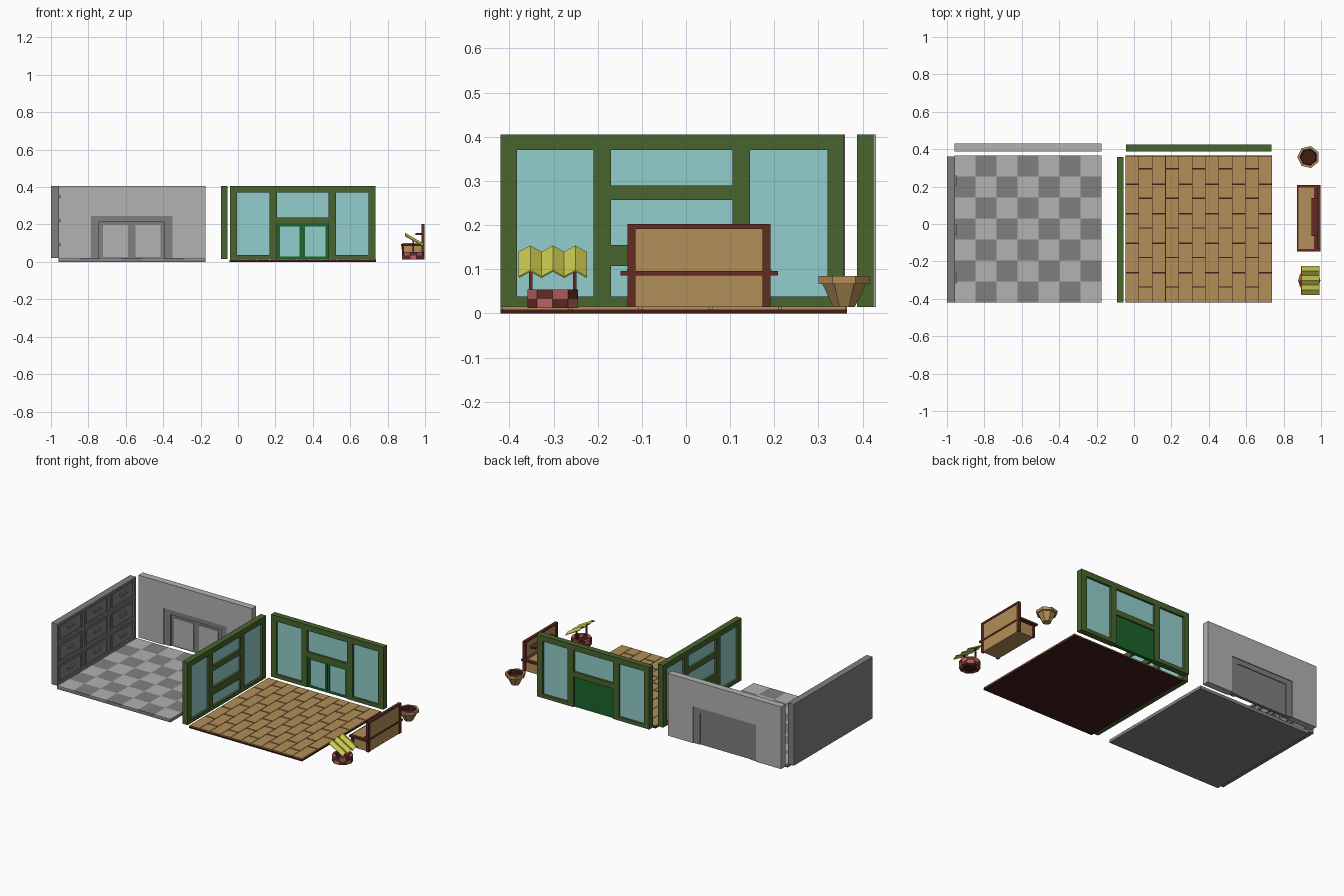
import bpy, bmesh, math

if "Cube" in bpy.data.objects:
    bpy.data.objects.remove(bpy.data.objects["Cube"])

# ---------- colours (sRGB 0-255 converted to linear) ----------
def colour(name, *rgb):
    m = bpy.data.materials.new(name)
    lin = [((c / 255 + 0.055) / 1.055) ** 2.4 for c in rgb]
    m.diffuse_color = (*lin, 1)
    m.use_nodes = True
    m.node_tree.nodes["Principled BSDF"].inputs["Base Color"].default_value = m.diffuse_color
    return m

MATS = [colour("light grey", 178, 178, 178), colour("dark grey", 128, 128, 128),
        colour("leaf green", 72, 100, 46), colour("door green", 30, 100, 44),
        colour("glass teal", 146, 206, 204), colour("tan wood", 178, 143, 88),
        colour("red brown", 98, 44, 36), colour("awning yellow", 204, 204, 82),
        colour("brick pink", 184, 98, 98), colour("deep brown", 66, 28, 24)]
LIGHT, DARK, GREEN, DOOR, GLASS, TAN, RED, YELLOW, PINK, DEEP = range(10)

def finish(name, bm):
    bmesh.ops.recalc_face_normals(bm, faces=bm.faces)
    me = bpy.data.meshes.new(name)
    bm.to_mesh(me)
    bm.free()
    used = sorted({p.material_index for p in me.polygons})
    slots = [p.material_index for p in me.polygons]
    for u in used:
        me.materials.append(MATS[u])
    for p, s in zip(me.polygons, slots):
        p.material_index = used.index(s)
    ob = bpy.data.objects.new(name, me)
    bpy.context.collection.objects.link(ob)
    return ob

def hexa(bm, pts, mat):
    """Eight corners (bottom ring, top ring) -> closed block."""
    v = [bm.verts.new(p) for p in pts]
    for f in ((0, 1, 2, 3), (4, 5, 6, 7), (0, 1, 5, 4), (1, 2, 6, 5), (2, 3, 7, 6), (3, 0, 4, 7)):
        bm.faces.new([v[i] for i in f]).material_index = mat

def boxes(name, items, place=lambda x, y, z: (x, y, z)):
    """One object from boxes (x0, x1, y0, y1, z0, z1, material)."""
    bm = bmesh.new()
    for x0, x1, y0, y1, z0, z1, m in items:
        hexa(bm, [place(x, y, z) for z in (z0, z1)
                  for x, y in ((x0, y0), (x1, y0), (x1, y1), (x0, y1))], m)
    return finish(name, bm)

def lathe(name, profile, n, centre, start, mats):
    """Closed revolved shape; mats gives the colour of each band."""
    bm = bmesh.new()
    rings = [[bm.verts.new((centre[0] + r * math.cos(start + math.tau * k / n),
                            centre[1] + r * math.sin(start + math.tau * k / n), z))
              for k in range(n)] for r, z in profile]
    for a, b, m in zip(rings, rings[1:], mats):
        for k in range(n):
            j = (k + 1) % n
            bm.faces.new((a[k], a[j], b[j], b[k])).material_index = m
    bm.faces.new(rings[0]).material_index = mats[0]
    bm.faces.new(rings[-1]).material_index = mats[-1]
    return finish(name, bm)

Y0, Y1, TOP = -0.42, 0.365, 0.405

# ---------- grey room: chequered floor ----------
X0, S = -0.96, 0.785 / 7
boxes("tile_floor_base", [(X0, X0 + 7 * S, Y0, Y1, 0, 0.014, DARK)])
boxes("floor_tiles", [(X0 + i * S, X0 + (i + 1) * S, Y0 + j * S, Y0 + (j + 1) * S, 0.014, 0.02,
                       LIGHT if (i + j) % 2 == 0 else DARK) for i in range(7) for j in range(7)])

# grey room: drawer wall with frame grid, recessed fronts and handles
W, H, zb = 0.78 / 3, 0.385 / 3, 0.02
boxes("drawer_wall", [(-1, -0.967, Y0, 0.36, zb, TOP, DARK)])
grid = []
for k in range(4):
    ya = min(max(Y0 + k * W - 0.009, Y0), 0.36 - 0.018)
    za = min(max(zb + k * H - 0.008, zb), TOP - 0.016)
    grid.append((-0.967, -0.958, ya, ya + 0.018, zb, TOP, DARK))
    grid.append((-0.967, -0.9582, Y0, 0.36, za, za + 0.016, DARK))
boxes("drawer_frame", grid)
fronts, handles = [], []
for i in range(3):
    for j in range(3):
        cy, cz = Y0 + (i + 0.5) * W, zb + (j + 0.5) * H
        fronts.append((-0.967, -0.96, cy - 0.1, cy + 0.1, cz - 0.042, cz + 0.042, DARK))
        handles.append((-0.96, -0.95, cy - 0.028, cy + 0.028, cz, cz + 0.014, DARK))
boxes("drawer_fronts", fronts)
boxes("drawer_handles", handles)

# grey room: back wall with stepped doorway and double door
a, b = 0.387, 0.43
boxes("grey_back_wall", [(-0.96, -0.787, a, b, 0.015, TOP, LIGHT),
                         (-0.35, -0.175, a, b, 0.015, TOP, LIGHT),
                         (-0.787, -0.35, a, b, 0.245, TOP, LIGHT)])
boxes("grey_door_frame", [(-0.787, -0.744, a + 0.006, b - 0.005, 0.015, 0.245, DARK),
                          (-0.393, -0.35, a + 0.006, b - 0.005, 0.015, 0.245, DARK),
                          (-0.744, -0.393, a + 0.006, b - 0.005, 0.214, 0.245, DARK)])
boxes("grey_door", [(-0.744, -0.393, a + 0.015, b - 0.01, 0.015, 0.214, DARK)])
boxes("grey_door_panels", [(x, x + 0.134, a + 0.009, a + 0.015, 0.027, 0.198, LIGHT)
                           for x in (-0.721, -0.549)])

# ---------- green room: window walls, sharing one frame layout ----------
def window_wall(name, place, bars, panes):
    t, z0 = 0.037, 0.015
    frame = [(u0, u1, 0, t, z0, TOP, GREEN) for u0, u1 in
             ((0, 0.037), (0.21, 0.25), (0.525, 0.565), (0.74, 0.778))]
    for u0, u1 in ((0.037, 0.21), (0.25, 0.525), (0.565, 0.74)):
        frame.append((u0, u1, 0, t, 0.37, TOP, GREEN))
    for u0, u1 in ((0.037, 0.21), (0.565, 0.74)):
        frame.append((u0, u1, 0, t, z0, 0.038, GREEN))
    frame += [(0.25, 0.525, 0, t, c, d, GREEN) for c, d in bars]
    boxes(name + "_frame", frame, place)
    glass = [(0.037, 0.21, 0.038, 0.37), (0.565, 0.74, 0.038, 0.37)]
    glass += [(0.25, 0.525, c, d) for c, d in panes]
    boxes(name + "_glass", [(u0, u1, 0.013, 0.024, c, d, GLASS) for u0, u1, c, d in glass], place)

window_wall("side_wall", lambda u, d, z: (-0.055 - d, Y0 + u, z),
            [(0.015, 0.038), (0.107, 0.155), (0.257, 0.29)],
            [(0.038, 0.107), (0.155, 0.257), (0.29, 0.37)])
window_wall("green_back_wall", lambda u, d, z: (-0.042 + u, 0.387 + d, z),
            [(0.204, 0.237)], [(0.237, 0.37)])

# green room: glazed double door
boxes("green_door", [(0.208, 0.483, 0.4, 0.415, 0.015, 0.204, DOOR)])
rails = [(x, x + 0.014, 0.392, 0.4, 0.015, 0.204, DOOR) for x in (0.21, 0.329, 0.345, 0.467)]
rails += [(0.21, 0.481, 0.393, 0.4, c, d, DOOR) for c, d in ((0.015, 0.029), (0.19, 0.204))]
boxes("green_door_rails", rails)
boxes("green_door_glass", [(x, x + 0.11, 0.396, 0.4, 0.029, 0.19, GLASS) for x in (0.222, 0.358)])

# green room: staggered plank floor on a dark base
boxes("plank_floor_base", [(-0.045, 0.738, Y0, Y1, 0, 0.009, DEEP)])
planks, CW, L = [], 0.783 / 11, 0.158
for c in range(11):
    first = 0.295 if c % 2 else 0.213
    cuts = [Y1] + [first - L * k for k in range(5) if first - L * k > Y0 + 0.02] + [Y0]
    for hi, lo in zip(cuts, cuts[1:]):
        planks.append((-0.045 + c * CW + 0.0015, -0.045 + (c + 1) * CW - 0.0015,
                       lo + 0.0035, hi - 0.0035, 0.009, 0.016, TAN))
boxes("floor_planks", planks)

# ---------- bench ----------
boxes("bench_base", [(0.88, 0.985, -0.122, 0.182, 0.015, 0.086, TAN)])
boxes("bench_seat_rim", [(0.872, 0.998, -0.148, 0.208, 0.086, 0.096, RED)])
boxes("bench_seat", [(0.88, 0.962, -0.134, 0.194, 0.096, 0.1, TAN)])
boxes("bench_back_board", [(0.984, 0.994, -0.115, 0.174, 0.015, 0.192, TAN)])
boxes("bench_back_frame", [(0.98, 0.998, -0.132, -0.114, 0.015, 0.203, RED),
                           (0.98, 0.998, 0.173, 0.191, 0.015, 0.203, RED),
                           (0.98, 0.998, -0.114, 0.173, 0.191, 0.203, RED)])
boxes("bench_front_posts", [(0.876, 0.888, y, y + 0.018, 0.015, 0.086, RED) for y in (-0.132, 0.173)])
boxes("bench_back_shelf", [(0.948, 0.986, -0.065, 0.14, 0.143, 0.154, RED)])

# ---------- brick well with folded awning ----------
cx, cy, N = 0.937, -0.302, 10
bm = bmesh.new()
for row in range(2):
    for k in range(N):
        t0, t1 = (math.tau * (k + d) / N for d in (0, 1))
        ring = [(r, t) for r, t in ((0.06, t0), (0.06, t1), (0.042, t1), (0.042, t0))]
        z0 = 0.012 + row * 0.021
        hexa(bm, [(cx + r * math.cos(t), cy + r * math.sin(t), z)
                  for z in (z0, z0 + 0.021) for r, t in ring], PINK if (k + row) % 2 else RED)
finish("well_bricks", bm)
lathe("well_bottom", [(0.043, 0.013), (0.043, 0.034)], N, (cx, cy), 0, [DEEP])
boxes("well_posts", [(cx - 0.004, cx + 0.004, y - 0.004, y + 0.004, 0.03, 0.122, RED)
                     for y in (cy - 0.05, cy + 0.05)])
bm = bmesh.new()
rows = []
for k in range(7):
    y, lift = -0.378 + k * 0.0255, 0.014 * (k % 2)
    rows.append([bm.verts.new((x, y, z + lift)) for x, z in ((0.895, 0.138), (0.992, 0.082))])
for p, q in zip(rows, rows[1:]):
    bm.faces.new((p[0], p[1], q[1], q[0])).material_index = YELLOW
awning = finish("well_awning", bm)
mod = awning.modifiers.new("thickness", "SOLIDIFY")
mod.thickness, mod.offset = 0.004, 0

# ---------- flower tub ----------
lathe("flower_tub", [(0.025, 0.015), (0.051, 0.067), (0.06, 0.067), (0.06, 0.085),
                     (0.046, 0.085), (0.042, 0.064)], 7, (0.933, 0.358), math.pi,
      [TAN, TAN, TAN, TAN, DEEP])
